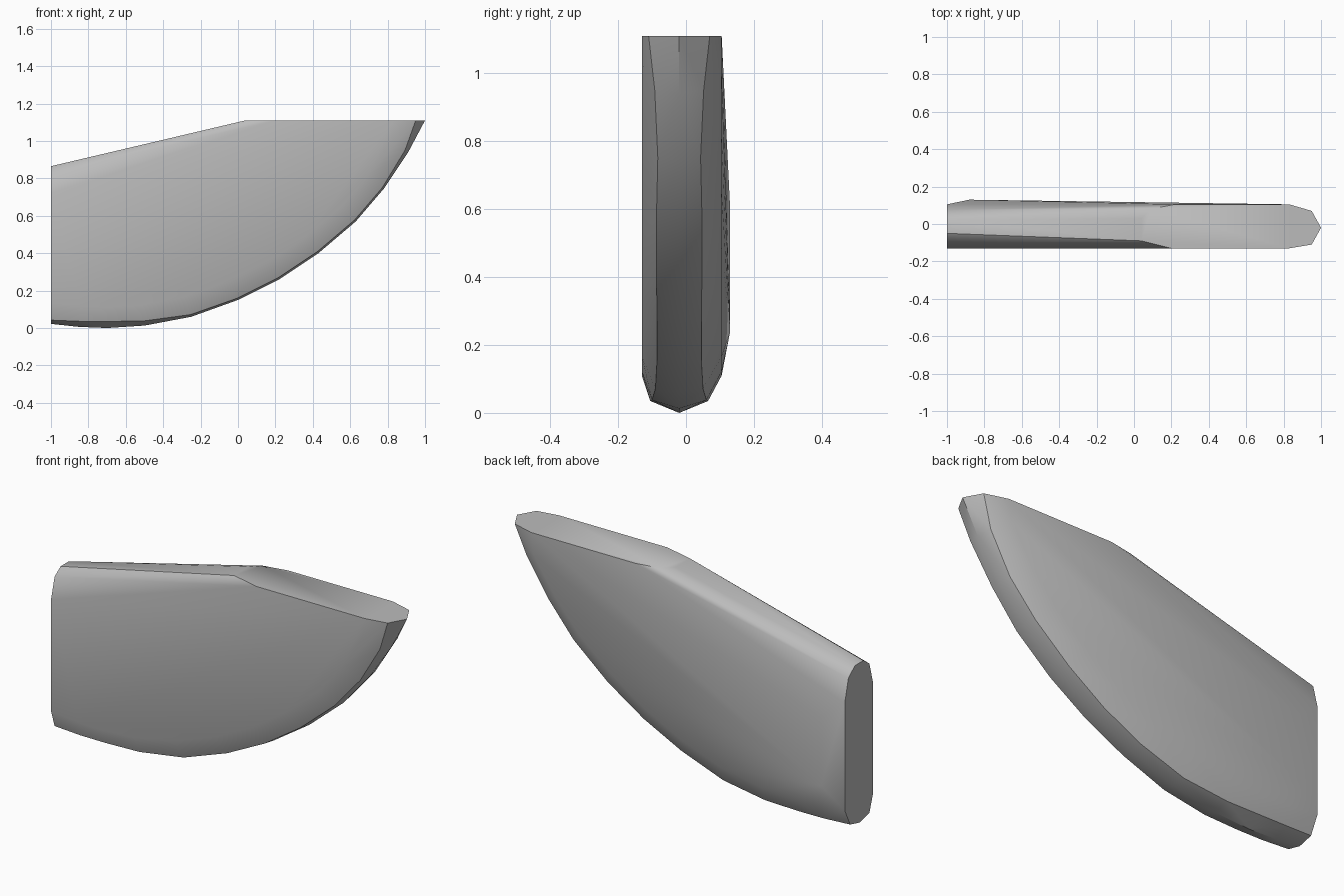
import bpy, bmesh, math
from mathutils import Vector

if "Cube" in bpy.data.objects:
    bpy.data.objects.remove(bpy.data.objects["Cube"], do_unlink=True)

TOP, MID, FRONT, BACK = 1.11, -0.02, -0.13, 0.105

grey = bpy.data.materials.new("plain grey")
grey.use_nodes = True
grey.diffuse_color = (0.5, 0.5, 0.5, 1)
grey.node_tree.nodes["Principled BSDF"].inputs["Base Color"].default_value = (0.5, 0.5, 0.5, 1)

# Keel curve: x, z, half width of the keel strip, drop of the strip's edge
keel = [(-1, 0.022, 0.08, 0.02), (-0.85, 0.006, 0.085, 0.03), (-0.7, 0, 0.085, 0.035),
        (-0.5, 0.013, 0.08, 0.025), (-0.25, 0.06, 0.07, 0.012), (0, 0.15, 0.065, 0.01),
        (0.22, 0.26, 0.065, 0.01), (0.43, 0.4, 0.067, 0.01), (0.63, 0.57, 0.067, 0.01),
        (0.78, 0.745, 0.063, 0.01), (0.91, 0.94, 0.072, 0.02), (1, TOP, 0.09, 0.05)]
points = []
last = len(keel) - 1
for i, (x, z, width, drop) in enumerate(keel):
    # Inward direction, kept within the flat end and the flat top
    if i == 0:
        inward = Vector((0, 0, 1))
    elif i == last:
        inward = Vector((-1, 0, 0))
    else:
        before, after = keel[i - 1], keel[i + 1]
        inward = Vector((before[1] - after[1], 0, after[0] - before[0])).normalized()
    base = Vector((x, MID, z))
    points.append(base)
    for side, face in ((-1, FRONT), (1, BACK)):
        points.append(base + inward * drop + Vector((0, side * width, 0)))
        flat = base + inward * (0.17 if i == last else 0.11)
        flat.y = face
        points.append(flat)

# Rounded crown: sloping top edge from the flat end to the flat top
points += [Vector(p) for p in (
    (-1, -0.05, 0.865), (-1, 0.02, 0.865), (-1, -0.1, 0.83), (-1, 0.075, 0.82),
    (-1, FRONT, 0.72), (-1, BACK, 0.7),
    (0.04, -0.09, TOP), (0.04, 0.03, TOP), (0.09, 0.08, TOP),
    (0.2, FRONT, TOP), (0.22, BACK, TOP))]

# Slight swell on the back face near the flat end
points += [Vector((-0.88, 0.13, z)) for z in (0.24, 0.6)]

bm = bmesh.new()
for p in points:
    bm.verts.new(p)
hull = bmesh.ops.convex_hull(bm, input=bm.verts[:])
loose = [v for v in bm.verts if not v.link_faces]
bmesh.ops.delete(bm, geom=loose, context='VERTS')
bmesh.ops.dissolve_limit(bm, angle_limit=math.radians(0.5), verts=bm.verts[:], edges=bm.edges[:])
bmesh.ops.recalc_face_normals(bm, faces=bm.faces[:])

mesh = bpy.data.meshes.new("curved_blade")
bm.to_mesh(mesh)
bm.free()
mesh.materials.append(grey)
blade = bpy.data.objects.new("curved_blade", mesh)
bpy.context.collection.objects.link(blade)
bpy.context.view_layer.objects.active = blade
blade.select_set(True)
bpy.ops.object.shade_smooth_by_angle(angle=math.radians(30))
